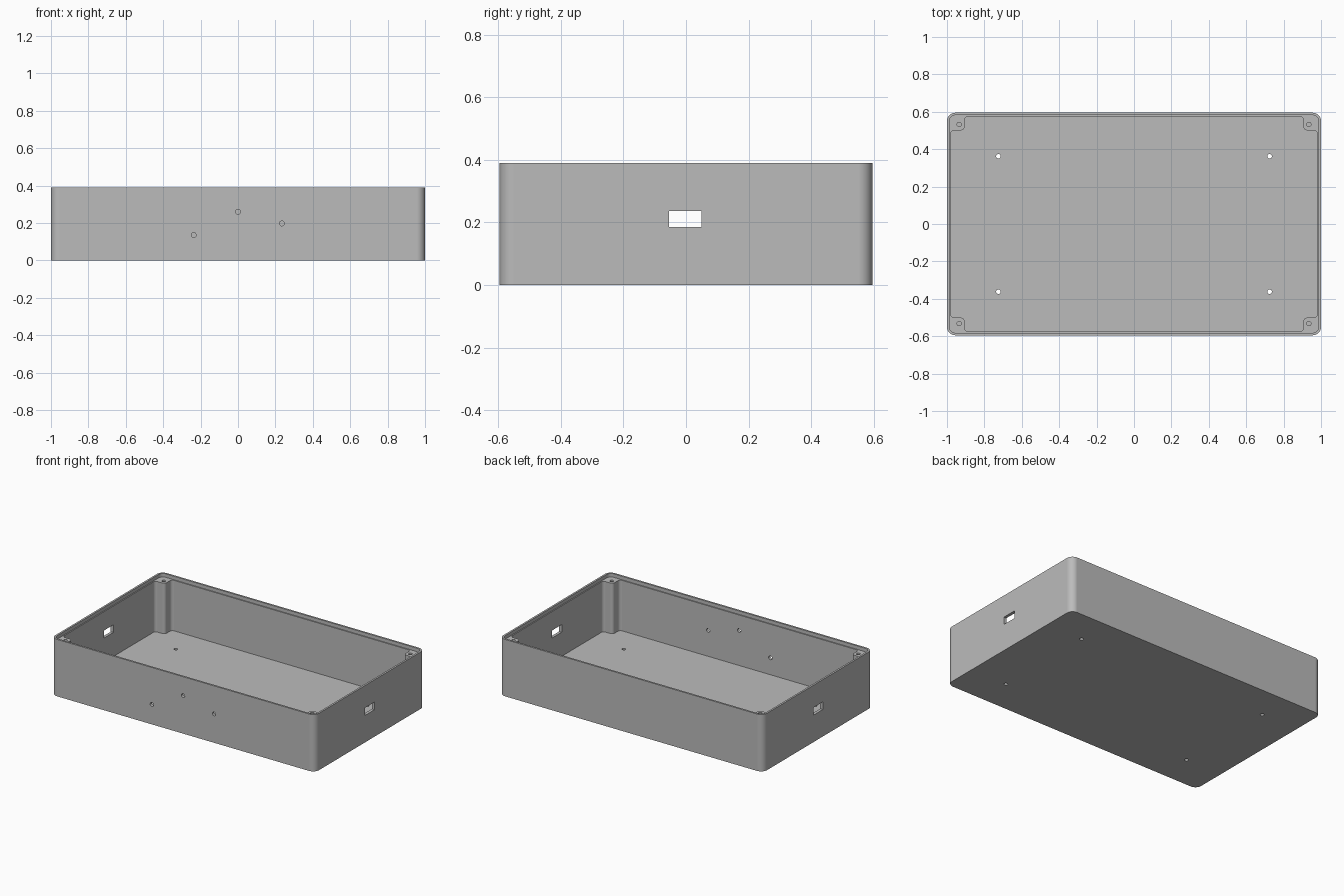
import bpy, bmesh
from math import sin, cos, pi
from mathutils import Vector, Matrix

default = bpy.data.objects.get("Cube")
if default:
    bpy.data.objects.remove(default)

HX, HY, H = 1.0, 0.595, 0.39      # outer half sizes and height
LIP, WALL, FLOOR = 0.013, 0.02, 0.02
LEDGE = 0.366                     # height of lid ledge and post tops
POST = 0.094                      # corner post size from the outside

grey = bpy.data.materials.new("enclosure grey")
grey.use_nodes = True
grey.diffuse_color = (0.5, 0.5, 0.5, 1)
grey.node_tree.nodes["Principled BSDF"].inputs["Base Color"].default_value = (0.5, 0.5, 0.5, 1)


def rounded(points, radius, steps=10):
    """Round every right-angled corner of an outline."""
    out = []
    for i, p in enumerate(points):
        p = Vector(p)
        a = (Vector(points[i - 1]) - p).normalized() * radius
        b = (Vector(points[(i + 1) % len(points)]) - p).normalized() * radius
        centre = p + a + b
        for k in range(steps + 1):
            t = k / steps * pi / 2
            out.append(centre - b * cos(t) - a * sin(t))
    return out


def rectangle(x, y):
    return [(x, y), (-x, y), (-x, -y), (x, -y)]


def prism(name, outline, z0, z1):
    """Extrude an outline between two heights."""
    bm = bmesh.new()
    face = bm.faces.new([bm.verts.new((p[0], p[1], z0)) for p in outline])
    top = bmesh.ops.extrude_face_region(bm, geom=[face])["geom"]
    verts = [v for v in top if isinstance(v, bmesh.types.BMVert)]
    bmesh.ops.translate(bm, verts=verts, vec=(0, 0, z1 - z0))
    bmesh.ops.recalc_face_normals(bm, faces=bm.faces)
    return finish(name, bm)


def finish(name, bm):
    mesh = bpy.data.meshes.new(name)
    bm.to_mesh(mesh)
    bm.free()
    mesh.materials.append(grey)
    obj = bpy.data.objects.new(name, mesh)
    bpy.context.collection.objects.link(obj)
    return obj


def drill(name, centre, radius, depth, axis="Z"):
    """Round hole cutter."""
    bm = bmesh.new()
    turn = Matrix.Rotation(pi / 2, 4, "X") if axis == "Y" else Matrix()
    bmesh.ops.create_cone(bm, cap_ends=True, segments=24, radius1=radius, radius2=radius,
                          depth=depth, matrix=Matrix.Translation(centre) @ turn)
    return finish(name, bm)


def cut(target, cutter):
    cutter.hide_render = True
    mod = target.modifiers.new("cut", "BOOLEAN")
    mod.operation, mod.solver, mod.object = "DIFFERENCE", "EXACT", cutter
    bpy.context.view_layer.objects.active = target
    bpy.ops.object.modifier_apply(modifier=mod.name)
    bpy.data.objects.remove(cutter)


# Outer shell
box = prism("enclosure_base", rounded(rectangle(HX, HY), 0.045), 0, H)

# Lid recess around the rim
cut(box, prism("lid_recess", rounded(rectangle(HX - LIP, HY - LIP), 0.032), LEDGE, H + 0.1))

# Cavity that leaves a post in each corner
wx, wy, px, py = HX - WALL, HY - WALL, HX - POST, HY - POST
cavity = [(wx, py), (px, py), (px, wy), (-px, wy), (-px, py), (-wx, py),
          (-wx, -py), (-px, -py), (-px, -wy), (px, -wy), (px, -py), (wx, -py)]
cut(box, prism("cavity", rounded(cavity, 0.02), FLOOR, H + 0.2))

# Screw holes in the posts and mounting holes through the floor
for sx in (-1, 1):
    for sy in (-1, 1):
        cut(box, drill("post_hole", (sx * 0.935, sy * 0.532, LEDGE), 0.012, 0.3))
        cut(box, drill("floor_hole", (sx * 0.725, sy * 0.362, 0), 0.012, 0.1))

# Three indicator holes through the front wall
for x, z in ((-0.237, 0.136), (0, 0.26), (0.235, 0.198)):
    cut(box, drill("front_hole", (x, -HY, z), 0.013, 0.1, "Y"))

# Rectangular port in each end wall
for sx in (-1, 1):
    port = prism("end_port", rectangle(0.05, 0.052), 0.185, 0.237)
    port.data.transform(Matrix.Translation((sx * HX, -0.002, 0)))
    cut(box, port)

# Smooth the rounded corners, keep the rest crisp
bpy.ops.object.select_all(action="DESELECT")
box.select_set(True)
bpy.context.view_layer.objects.active = box
bpy.ops.object.shade_smooth_by_angle()
weighted = box.modifiers.new("weighted normals", "WEIGHTED_NORMAL")
weighted.keep_sharp = True
